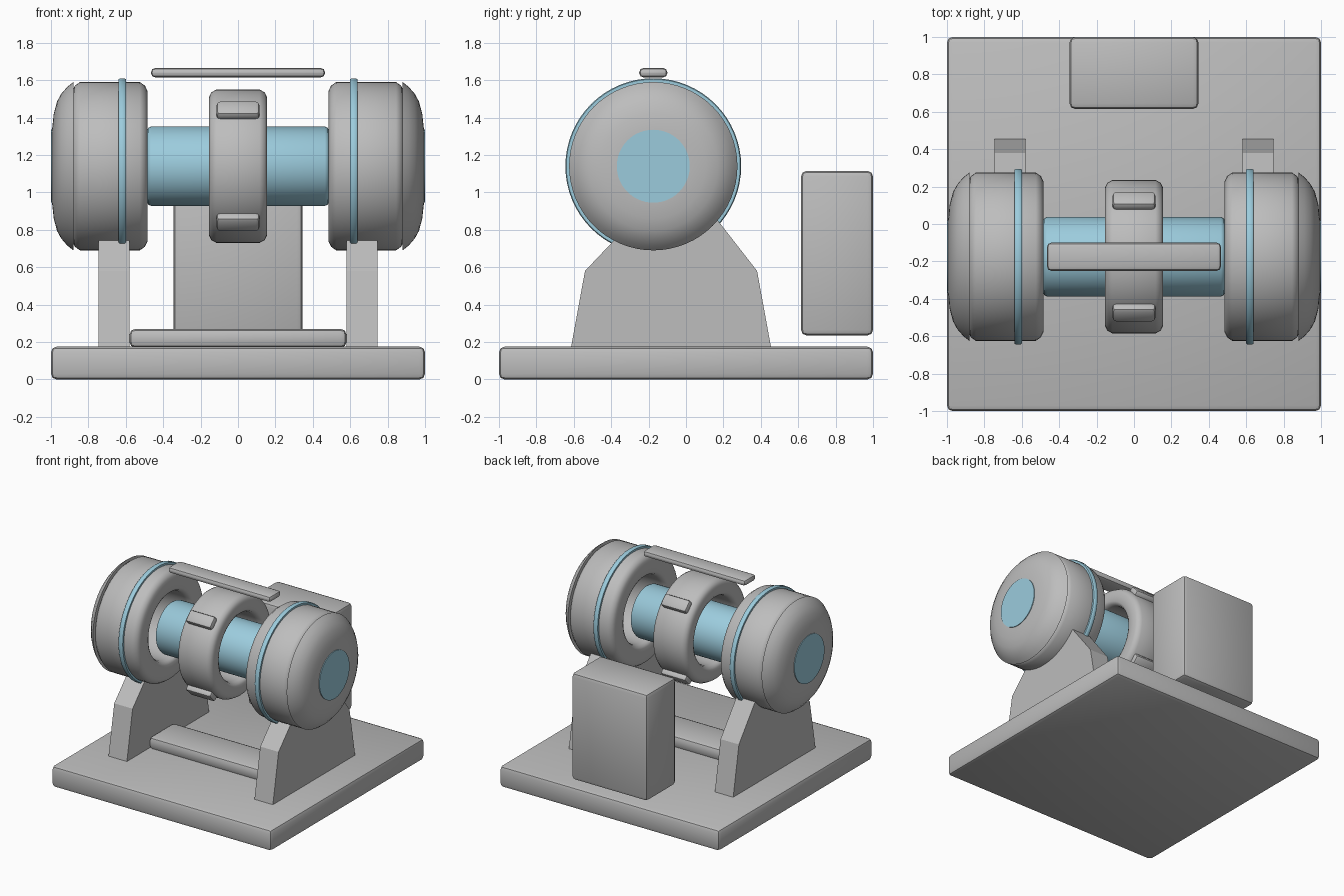
import bpy, bmesh, math
from mathutils import Matrix, Vector

if "Cube" in bpy.data.objects:
    bpy.data.objects.remove(bpy.data.objects["Cube"])

AXIS = Vector((0, -0.175, 1.14))   # centre line of the drums


def material(name, rgb):
    m = bpy.data.materials.new(name)
    m.diffuse_color = (*rgb, 1)
    m.use_nodes = True
    m.node_tree.nodes["Principled BSDF"].inputs["Base Color"].default_value = m.diffuse_color
    return m


GREY = material("light_grey", (0.51, 0.51, 0.51))
BLUE = material("pale_blue", (0.33, 0.60, 0.72))


def finish(name, bm, mat, smooth=True, angle=40):
    bmesh.ops.recalc_face_normals(bm, faces=bm.faces[:])
    me = bpy.data.meshes.new(name)
    bm.to_mesh(me)
    bm.free()
    me.materials.append(mat)
    ob = bpy.data.objects.new(name, me)
    bpy.context.collection.objects.link(ob)
    if smooth:
        bpy.ops.object.select_all(action='DESELECT')
        ob.select_set(True)
        bpy.context.view_layer.objects.active = ob
        bpy.ops.object.shade_smooth_by_angle(angle=math.radians(angle))
    return ob


def box(name, lo, hi, bevel, mat=GREY, matrix=None):
    """Bevelled box between two corners."""
    lo, hi = Vector(lo), Vector(hi)
    bm = bmesh.new()
    bmesh.ops.create_cube(bm, size=1)
    for v in bm.verts:
        v.co = (lo + hi) / 2 + v.co * (hi - lo)
    bmesh.ops.bevel(bm, geom=bm.edges[:], offset=bevel, segments=2,
                    profile=0.5, affect='EDGES')
    if matrix:
        bm.transform(matrix)
    return finish(name, bm, mat)


def lathe(name, profile, mat, side=1, closed=False, n=64, angle=40):
    """Spin (x, radius) points around the drum axis."""
    bm = bmesh.new()
    rings = []
    for x, r in profile:
        if r == 0:
            rings.append([bm.verts.new(AXIS + Vector((x * side, 0, 0)))] * n)
            continue
        rings.append([bm.verts.new(AXIS + Vector((
            x * side, r * math.cos(2 * math.pi * i / n),
            r * math.sin(2 * math.pi * i / n)))) for i in range(n)])
    pairs = list(zip(rings, rings[1:]))
    if closed:
        pairs.append((rings[-1], rings[0]))
    for a, b in pairs:
        for i in range(n):
            j = (i + 1) % n
            bm.faces.new(list(dict.fromkeys((a[i], a[j], b[j], b[i]))))
    return finish(name, bm, mat, angle=angle)


def prism(name, outline, x0, x1, mat):
    """Extrude a (y, z) outline along x."""
    bm = bmesh.new()
    face = bm.faces.new([bm.verts.new((x0, y, z)) for y, z in outline])
    ext = bmesh.ops.extrude_face_region(bm, geom=[face])
    moved = [g for g in ext["geom"] if isinstance(g, bmesh.types.BMVert)]
    bmesh.ops.translate(bm, verts=moved, vec=(x1 - x0, 0, 0))
    return finish(name, bm, mat, smooth=False)


# Base, floor plate, rear cabinet and top bar
box("base", (-1, -1, 0), (1, 1, 0.175), 0.03)
box("floor_plate", (-0.58, -0.335, 0.17), (0.58, -0.01, 0.27), 0.03)
box("rear_cabinet", (-0.345, 0.615, 0.235), (0.345, 1.0, 1.115), 0.03)
box("top_bar", (-0.465, -0.25, 1.615), (0.465, -0.10, 1.665), 0.022)

# Central blue tube
lathe("core_tube", [(-0.485, 0), (-0.485, 0.195), (-0.48, 0.205), (-0.465, 0.212),
                    (0.465, 0.212), (0.48, 0.205), (0.485, 0.195), (0.485, 0)], BLUE)

# Middle ring with four clamps
lathe("middle_ring", [(-0.155, 0.30), (-0.155, 0.37), (-0.143, 0.395), (-0.115, 0.41),
                      (0.115, 0.41), (0.143, 0.395), (0.155, 0.37), (0.155, 0.30),
                      (0.143, 0.28), (0.115, 0.27), (-0.115, 0.27), (-0.143, 0.28)],
      GREY, closed=True)
for k in range(4):
    turn = Matrix.Translation(AXIS) @ Matrix.Rotation(math.radians(45 + 90 * k), 4, 'X')
    box(f"ring_clamp_{k + 1}", (-0.115, -0.05, 0.39), (0.115, 0.05, 0.45), 0.02,
        matrix=turn)

# Drums, caps, bands and pedestals on both sides
for side, tag in ((-1, "left"), (1, "right")):
    lathe(f"{tag}_drum", [(0.485, 0.30), (0.485, 0.405), (0.497, 0.43), (0.525, 0.45),
                          (0.845, 0.45), (0.873, 0.43), (0.885, 0.405), (0.885, 0.30),
                          (0.873, 0.28), (0.845, 0.27), (0.525, 0.27), (0.497, 0.28)],
          GREY, side, closed=True)
    lathe(f"{tag}_cap", [(0.88, 0), (0.88, 0.45), (0.912, 0.425), (0.945, 0.387),
                         (0.968, 0.345), (0.985, 0.28), (0.994, 0.20), (0.996, 0)],
          GREY, side)
    lathe(f"{tag}_cap_disc", [(0.99, 0.195), (1.0, 0.195), (1.0, 0)], BLUE, side)
    lathe(f"{tag}_band", [(0.60, 0.44), (0.60, 0.465), (0.606, 0.47), (0.632, 0.47),
                          (0.638, 0.465), (0.638, 0.44)], BLUE, side, closed=True)
    prism(f"{tag}_pedestal", [(-0.615, 0.17), (0.455, 0.17), (0.38, 0.58),
                              (0.17, 0.85), (-0.36, 0.77), (-0.54, 0.58)],
          0.58 * side, 0.747 * side, GREY)
